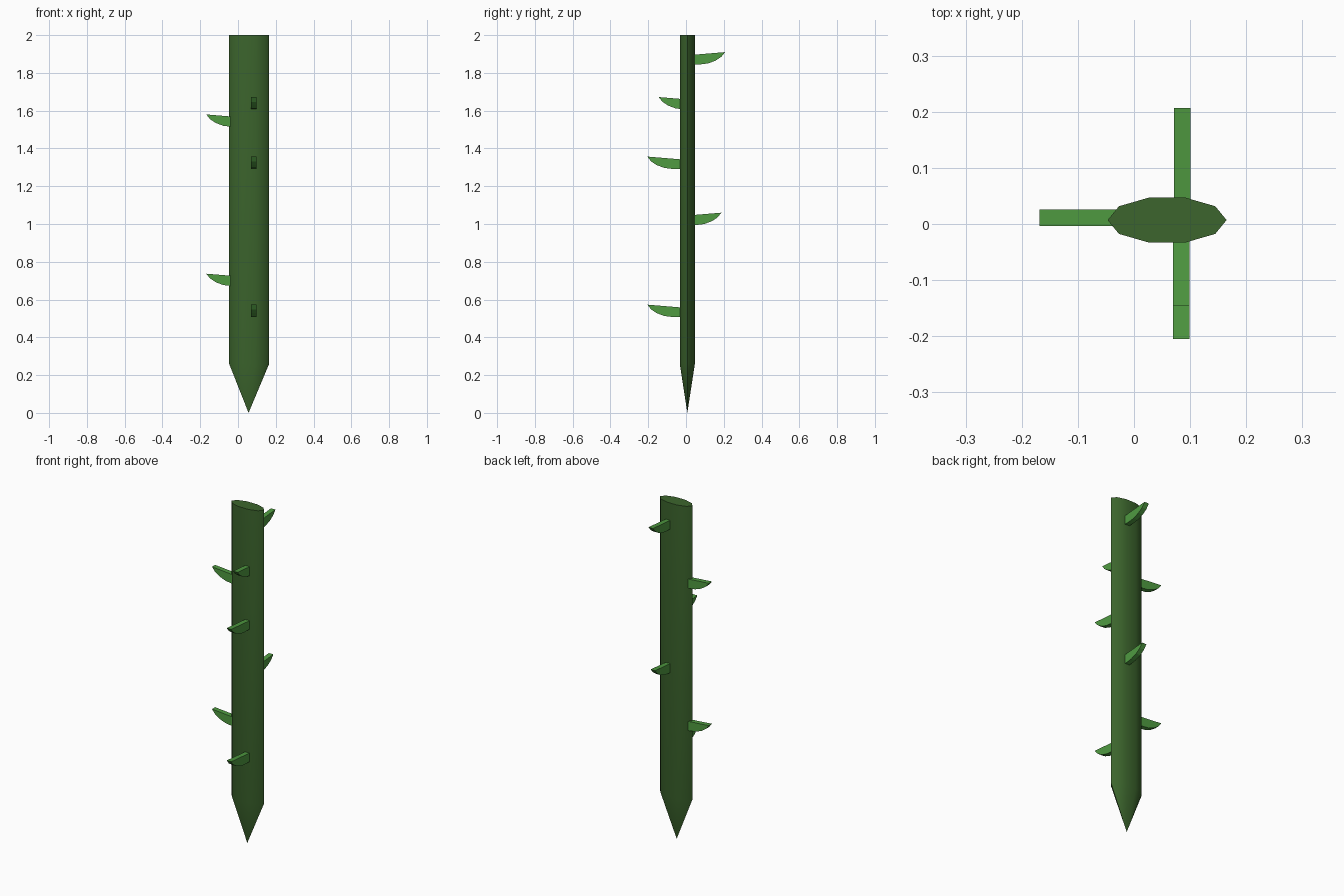
import bpy, bmesh, math
from mathutils import Matrix, Vector

cube = bpy.data.objects.get("Cube")
if cube:
    bpy.data.objects.remove(cube, do_unlink=True)


def make_material(name, colour):
    mat = bpy.data.materials.new(name)
    mat.use_nodes = True
    mat.diffuse_color = colour
    mat.node_tree.nodes["Principled BSDF"].inputs["Base Color"].default_value = colour
    return mat


def add_object(name, bm, mat):
    bmesh.ops.recalc_face_normals(bm, faces=bm.faces)
    mesh = bpy.data.meshes.new(name)
    bm.to_mesh(mesh)
    bm.free()
    mesh.materials.append(mat)
    obj = bpy.data.objects.new(name, mesh)
    bpy.context.collection.objects.link(obj)
    return obj


dark_green = make_material("stem green", (0.045, 0.13, 0.026, 1))
light_green = make_material("thorn green", (0.08, 0.33, 0.053, 1))

# Stem: flattened ten-sided post with a pointed foot
SIDES, CX, CY, RX, RY = 10, 0.059, 0.007, 0.106, 0.042
bm = bmesh.new()


def ring(z):
    angles = [math.tau * i / SIDES for i in range(SIDES)]
    return [bm.verts.new((CX + RX * math.cos(a), CY + RY * math.sin(a), z)) for a in angles]


low, high = ring(0.26), ring(2.0)
tip = bm.verts.new((CX - 0.003, CY, 0))
for i in range(SIDES):
    j = (i + 1) % SIDES
    bm.faces.new((low[i], low[j], high[j], high[i]))
    bm.faces.new((tip, low[j], low[i]))
bm.faces.new(high)
stem = add_object("stem", bm, dark_green)
bpy.context.view_layer.objects.active = stem
stem.select_set(True)
bpy.ops.object.shade_smooth_by_angle(angle=math.radians(40))
stem.select_set(False)

# Thorns: one curved wedge profile, measured from its tip back into the stem
PROFILE = [(0, 0), (-0.02, -0.025), (-0.05, -0.045), (-0.09, -0.06),
           (-0.13, -0.065), (-0.18, -0.065), (-0.18, -0.015)]
WIDTH = 0.029


def thorn(name, location, heading):
    bm = bmesh.new()
    face = bm.faces.new([bm.verts.new((x, -WIDTH / 2, z)) for x, z in PROFILE])
    side = bmesh.ops.extrude_face_region(bm, geom=[face])
    verts = [v for v in side["geom"] if isinstance(v, bmesh.types.BMVert)]
    bmesh.ops.translate(bm, verts=verts, vec=(0, WIDTH, 0))
    bm.transform(Matrix.Translation(Vector(location)) @ Matrix.Rotation(math.radians(heading), 4, "Z"))
    add_object(name, bm, light_green)


for i, (y, z) in enumerate([(-0.205, 0.573), (-0.205, 1.357), (-0.145, 1.672)]):
    thorn(f"front_thorn_{i + 1}", (0.084, y, z), -90)
for i, (y, z) in enumerate([(0.187, 1.06), (0.207, 1.91)]):
    thorn(f"back_thorn_{i + 1}", (0.086, y, z), 90)
for i, z in enumerate([0.737, 1.58]):
    thorn(f"right_thorn_{i + 1}", (-0.168, 0.011, z), 180)
